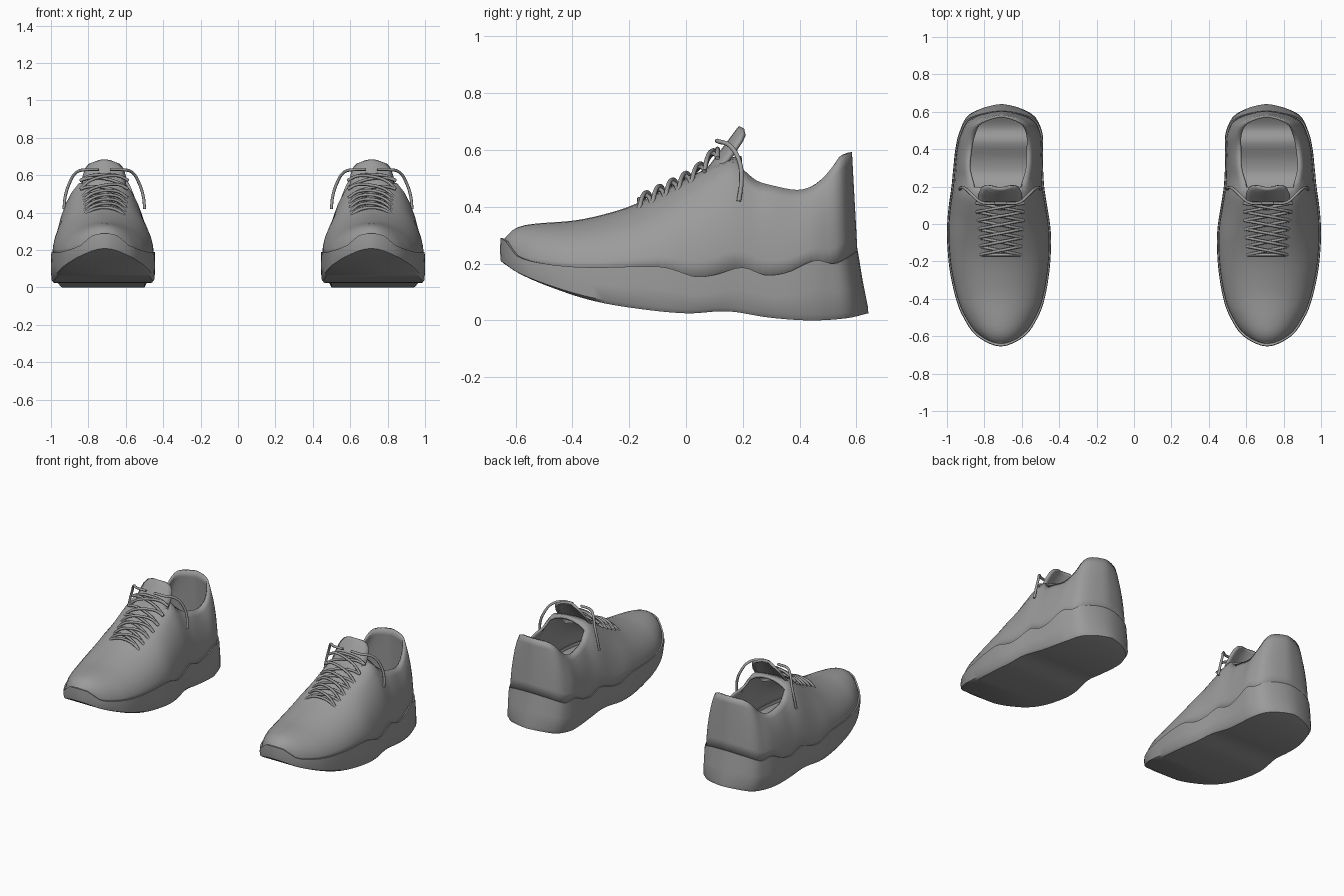
import bpy, bmesh, math

if "Cube" in bpy.data.objects:
    bpy.data.objects.remove(bpy.data.objects["Cube"])

grey = bpy.data.materials.new("mid grey")
grey.diffuse_color = (0.33, 0.33, 0.33, 1)
grey.use_nodes = True
grey.node_tree.nodes["Principled BSDF"].inputs["Base Color"].default_value = grey.diffuse_color

# Footprint rows from toe to heel: y, inner x, outer x
FOOT = [(-.655, .712, .712), (-.6, .585, .84), (-.5, .515, .912), (-.4, .478, .952), (-.25, .452, .985),
        (-.1, .443, .999), (0, .449, .999), (.1, .465, .99), (.2, .48, .976), (.3, .486, .966),
        (.4, .486, .955), (.5, .492, .932), (.6, .545, .878), (.656, .708, .708)]
# Heights along the length: (y, z)
SOLE_BOTTOM = [(-.655, .2), (-.6, .165), (-.5, .122), (-.35, .073), (-.2, .045), (0, .025),
               (.15, .032), (.3, .01), (.45, 0), (.58, .008), (.656, .025)]
SOLE_TOP = [(-.655, .29), (-.635, .277), (-.6, .228), (-.5, .2), (-.35, .187), (-.1, .19), (-.04, .178),
            (.03, .155), (.1, .16), (.2, .187), (.28, .16), (.36, .17), (.46, .212), (.54, .2), (.656, .245)]
RIDGE = [(-.655, .275), (-.62, .312), (-.57, .33), (-.4, .345), (-.3, .365), (-.2, .395), (-.1, .44),
         (0, .49), (.1, .54), (.18, .57), (.7, .6)]
COLLAR = [(0, .55), (.17, .55), (.2, .53), (.25, .49), (.31, .472), (.4, .456), (.46, .47),
          (.52, .508), (.6, .575), (.656, .592)]
CENTRE = .715


def along(keys, y):
    """Smooth interpolation through (y, z) keys."""
    y = min(max(y, keys[0][0]), keys[-1][0])
    i = 0
    while i < len(keys) - 2 and y > keys[i + 1][0]:
        i += 1
    (y0, z0), (y1, z1) = keys[i], keys[i + 1]

    def slope(k):
        a, b = keys[max(k - 1, 0)], keys[min(k + 1, len(keys) - 1)]
        return (b[1] - a[1]) / (b[0] - a[0])
    d = y1 - y0
    t = (y - y0) / d
    return ((2*t**3 - 3*t*t + 1) * z0 + (t**3 - 2*t*t + t) * d * slope(i)
            + (3*t*t - 2*t**3) * z1 + (t**3 - t*t) * d * slope(i + 1))


def smooth(y, a, b):
    t = min(max((y - a) / (b - a), 0), 1)
    return t * t * (3 - 2 * t)


def stations(steps=4):
    """Rows of the footprint, refined as a spline that rounds both ends."""
    flip = lambda r: (r[0], r[2], r[1])
    rows = [flip(FOOT[1])] + FOOT + [flip(FOOT[-2])]
    out = []
    for i in range(1, len(rows) - 2):
        for k in range(steps):
            t = k / steps
            out.append(tuple(.5 * (2*b + (c - a)*t + (2*a - 5*b + 4*c - d)*t*t + (3*b - a - 3*c + d)*t**3)
                             for a, b, c, d in zip(*rows[i - 1:i + 3])))
    return out + [FOOT[-1]]


ROWS = stations()


def heel_y(y, level):
    """The heel flares backwards toward the ground."""
    return y - .05 * level ** .6 * max((y - .4) / .256, 0) ** 2


def inset(row, d):
    y, a, b = row
    mid, hw = (a + b) / 2, max(abs(b - a) / 2 - d, 0)
    return y * (1 - d / .655), mid, hw


def make(name, verts, faces, solid=0, angle=40):
    me = bpy.data.meshes.new(name)
    me.from_pydata(verts, [], faces)
    bm = bmesh.new()
    bm.from_mesh(me)
    bmesh.ops.remove_doubles(bm, verts=bm.verts, dist=.0008)
    bmesh.ops.recalc_face_normals(bm, faces=bm.faces)
    bm.to_mesh(me)
    bm.free()
    ob = bpy.data.objects.new(name, me)
    bpy.context.collection.objects.link(ob)
    me.materials.append(grey)
    bpy.context.view_layer.objects.active = ob
    ob.select_set(True)
    bpy.ops.object.shade_smooth_by_angle(angle=math.radians(angle))
    ob.select_set(False)
    if solid:
        m = ob.modifiers.new("thickness", 'SOLIDIFY')
        m.thickness, m.offset = solid, 0
    m = ob.modifiers.new("other shoe", 'MIRROR')
    m.use_mirror_merge = False
    return ob


def grid_faces(rows, cols, skip=lambda i, j: False, wrap=False):
    return [(i * cols + j, i * cols + (j + 1) % cols, (i + 1) * cols + (j + 1) % cols, (i + 1) * cols + j)
            for i in range(rows - 1) for j in range(cols if wrap else cols - 1) if not skip(i, j)]


# Sole: each station is a closed loop of wall levels, lip and footbed
LEVELS = [(0, .014, 0), (.1, .003, 0), (.5, 0, 0), (1, .002, 0), (1, .024, -.002), (1, .028, -.02)]
verts = []
for row in ROWS:
    zb, zt = along(SOLE_BOTTOM, row[0]), along(SOLE_TOP, row[0])
    for side in (-1, 1):
        for level, d, dz in (LEVELS if side < 0 else LEVELS[::-1]):
            y, mid, hw = inset(row, d)
            verts.append((mid + side * hw, heel_y(y, level), zb + (zt - zb) * level + dz))
make("sole", verts, grid_faces(len(ROWS), 2 * len(LEVELS), wrap=True))


# Upper: arched sections at the front, open collar walls at the back
def section(y):
    zb = along(SOLE_TOP, y) - .015
    zr = max(along(RIDGE, y), zb + .005)
    front = zb + (.866 + .1 * smooth(y, -.15, .15)) * (zr - zb)
    k = smooth(y, .1, .2)
    return zb, front * (1 - k) + along(COLLAR, y) * k, zr


OPENING = .17
verts = []
for row in ROWS:
    y, mid, hw = inset(row, .014)
    zb, zs, zr = section(row[0])
    c = hw * (.5 + .19 * smooth(y, .15, .32))
    for j in range(19):
        a = math.radians(10 * j)
        co, si = math.cos(a), math.sin(a)
        if abs(co) > .501:
            x = math.copysign(c + (hw - c) * (abs(co) - .5) / .5, co)
            s = si / .866
            z = zb + (zs - zb) * s
        else:
            x, s = c * co / .5, 1
            z = zs + (zr - zs) * (si - .866) / .134
        verts.append((mid - x, heel_y(y, 1) - .02 * s * smooth(y, .4, .65), z))
make("upper", verts, grid_faces(len(ROWS), 19, lambda i, j: ROWS[i + 1][0] > OPENING + .03 and 6 <= j < 12),
     solid=.014, angle=60)

# Tongue: curved flap with a rounded tip
FLAP = [(.03, .48, .115), (.09, .545, .115), (.135, .605, .112), (.165, .645, .1), (.182, .668, .08), (.192, .68, .045)]
verts = []
for y, z, w in FLAP:
    for k in range(9):
        u = k / 4 - 1
        verts.append((CENTRE + w * u, y + .035 * u * u * w / .115, z - .012 * u * u))
make("tongue", verts, grid_faces(len(FLAP), 9), solid=.014, angle=60)


# Laces: tubes crossing between two rows of eyelets
def tube(name, paths, radius=.008):
    cu = bpy.data.curves.new(name, 'CURVE')
    cu.dimensions, cu.bevel_depth, cu.bevel_resolution, cu.resolution_u = '3D', radius, 2, 4
    cu.use_fill_caps = True
    for side in (1, -1):
        for pts in paths:
            sp = cu.splines.new('BEZIER')
            sp.bezier_points.add(len(pts) - 1)
            for p, (x, y, z) in zip(sp.bezier_points, pts):
                p.co = (side * (CENTRE + x), y, z)
                p.handle_left_type = p.handle_right_type = 'AUTO'
    ob = bpy.data.objects.new(name, cu)
    bpy.context.collection.objects.link(ob)
    cu.materials.append(grey)


def strand(k0, k1, side, lift):
    """One lace strand from an eyelet in row k0 to the opposite one in row k1."""
    pts = []
    for n in range(7):
        u = n / 3 - 1
        k = k0 + (k1 - k0) * n / 6
        y = -.165 + .046 * k
        _, zs, zr = section(min(y, .12))
        top = .035 * smooth(k, 4, 6)
        z = zs + (zr - zs) * (1 - u * u) + .006 + top + lift * (1 - u ** 4)
        pts.append((side * u * (.112 + .003 * k), y, z))
    return pts


crossings = [strand(0, 0, 1, .012), strand(6, 6, 1, .018)]
for k in range(6):
    crossings += [strand(k, k + 1, 1, .012), strand(k, k + 1, -1, .024)]
tube("laces", crossings)

# Loose lace ends hanging beside the collar
tube("lace_ends", [[(s * .03, .11, .632), (s * .1, .115, .63), (s * .15, .155, .615), (s * .185, .188, .56),
                    (s * .208, .195, .49), (s * .216, .186, .42)] for s in (1, -1)])
